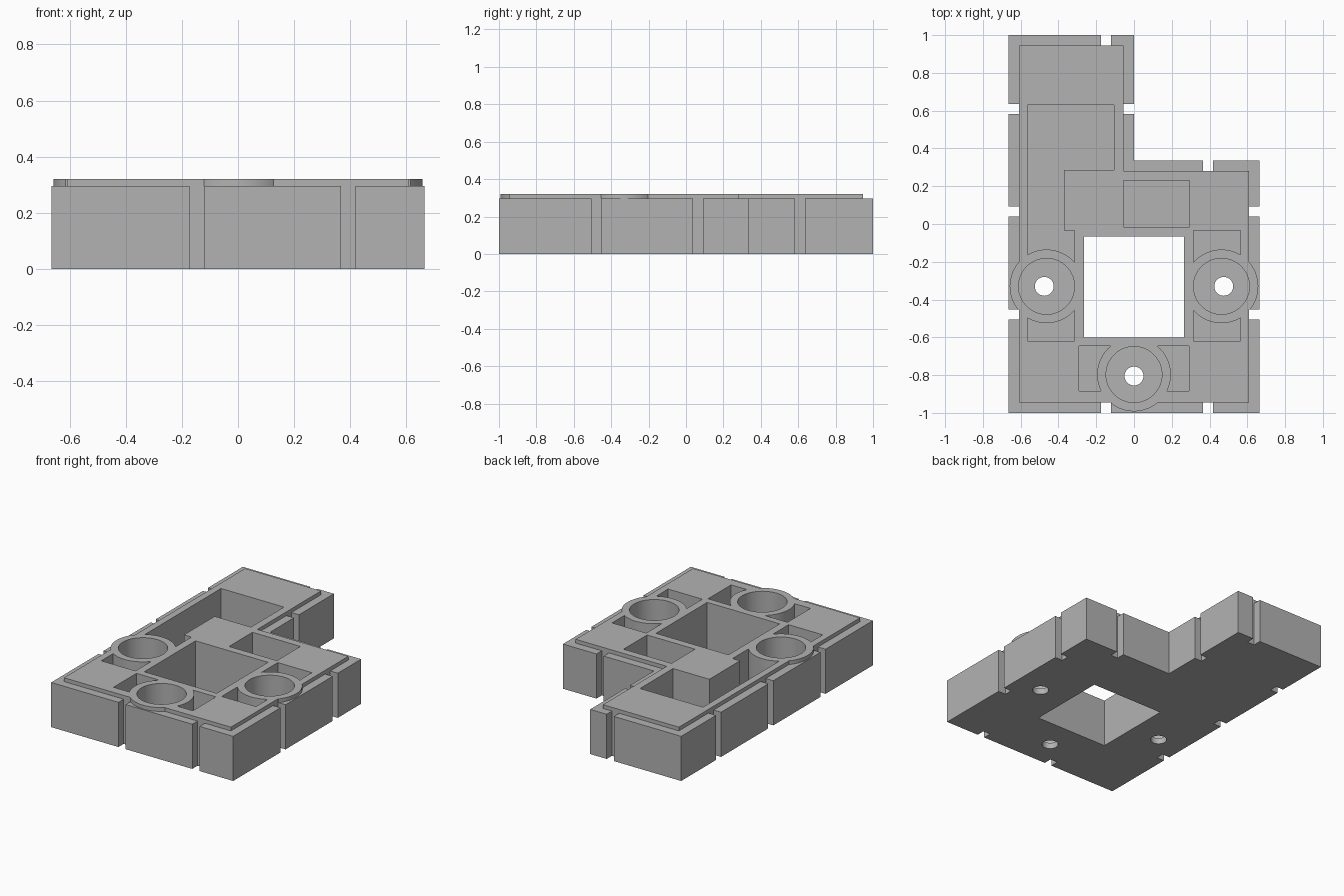
import bpy
import bmesh
import math

if "Cube" in bpy.data.objects:
    bpy.data.objects.remove(bpy.data.objects["Cube"], do_unlink=True)

grey = bpy.data.materials.new("plain grey")
grey.use_nodes = True
grey.diffuse_color = (0.45, 0.45, 0.45, 1)
grey.node_tree.nodes["Principled BSDF"].inputs["Base Color"].default_value = grey.diffuse_color

WALL = 0.295      # height of the outer walls
TOP = 0.32        # height of the raised deck
FLOOR = 0.04      # thickness of the floor
STEP = 0.055      # ledge width and slot depth
HX, HY = 0.665, 1.0
NOTCH_Y = 0.335


def prism(name, points, z0, z1):
    """Extrude a flat outline between two heights."""
    bm = bmesh.new()
    face = bm.faces.new([bm.verts.new((x, y, z0)) for x, y in points])
    top = bmesh.ops.extrude_face_region(bm, geom=[face])["geom"]
    bmesh.ops.translate(bm, vec=(0, 0, z1 - z0),
                        verts=[v for v in top if isinstance(v, bmesh.types.BMVert)])
    bmesh.ops.recalc_face_normals(bm, faces=bm.faces)
    mesh = bpy.data.meshes.new(name)
    bm.to_mesh(mesh)
    bm.free()
    mesh.materials.append(grey)
    obj = bpy.data.objects.new(name, mesh)
    bpy.context.collection.objects.link(obj)
    return obj


def rect(x0, x1, y0, y1):
    return [(x0, y0), (x1, y0), (x1, y1), (x0, y1)]


def circle(x, y, r, n=64):
    return [(x + r * math.cos(i * math.tau / n), y + r * math.sin(i * math.tau / n))
            for i in range(n)]


def l_shape(d):
    """Outer L outline, moved inward by d."""
    return [(-HX + d, -HY + d), (HX - d, -HY + d), (HX - d, NOTCH_Y - d),
            (-d, NOTCH_Y - d), (-d, HY - d), (-HX + d, HY - d)]


def combine(points, z0, z1, operation):
    """Join a prism to the tile, or cut one from it."""
    tool = prism("helper", points, z0, z1)
    tool.hide_render = True
    mod = tile.modifiers.new("combine", "BOOLEAN")
    mod.operation = operation
    mod.solver = "EXACT"
    mod.object = tool
    bpy.ops.object.modifier_apply(modifier=mod.name)
    bpy.data.objects.remove(tool, do_unlink=True)


# Base with its raised deck
tile = prism("floor_tile_base", l_shape(0), 0, WALL)
bpy.context.view_layer.objects.active = tile
tile.select_set(True)
combine(l_shape(STEP), 0.2, TOP, "UNION")

# Central opening
combine(rect(-0.265, 0.265, -0.6, -0.065), -0.1, 0.5, "DIFFERENCE")

# Pockets in the deck
long_pocket = [(-0.565, -0.3), (-0.315, -0.3), (-0.315, -0.035), (-0.37, -0.035),
               (-0.37, 0.285), (-0.105, 0.285), (-0.105, 0.63), (-0.565, 0.63)]
pockets = [long_pocket, rect(-0.055, 0.295, -0.015, 0.23),
           rect(0.315, 0.565, -0.3, -0.035)]
for s in (-1, 1):
    a, b = sorted((s * 0.315, s * 0.565))
    pockets.append(rect(a, b, -0.62, -0.36))
    a, b = sorted((s * 0.1, s * 0.29))
    pockets.append(rect(a, b, -0.885, -0.645))
for points in pockets:
    combine(points, FLOOR, 0.5, "DIFFERENCE")

# Round sockets, each with a small hole set slightly outward
sockets = [(-0.463, -0.33, -0.475, -0.33), (0.463, -0.33, 0.475, -0.33),
           (0, -0.797, 0, -0.805)]
for x, y, hx, hy in sockets:
    combine(circle(x, y, 0.195), FLOOR / 2, TOP, "UNION")
for x, y, hx, hy in sockets:
    combine(circle(x, y, 0.148), FLOOR, 0.5, "DIFFERENCE")
    combine(circle(hx, hy, 0.05, 32), -0.1, 0.2, "DIFFERENCE")

# Vertical slots around the edge
W, OUT = 0.0265, 0.05
slots = []
for x, y, s in ((-0.147, -HY, 1), (0.393, -HY, 1), (-0.147, HY, -1), (0.393, NOTCH_Y, -1)):
    a, b = sorted((y - s * OUT, y + s * STEP))
    slots.append(rect(x - W, x + W, a, b))
for x, y, s in ((-HX, 0.61, 1), (-HX, 0.065, 1), (-HX, -0.48, 1),
                (HX, 0.065, -1), (HX, -0.48, -1), (0, 0.61, -1)):
    a, b = sorted((x - s * OUT, x + s * STEP))
    slots.append(rect(a, b, y - W, y + W))
for points in slots:
    combine(points, -0.1, 0.5, "DIFFERENCE")

bpy.ops.object.shade_smooth_by_angle(angle=math.radians(30))
